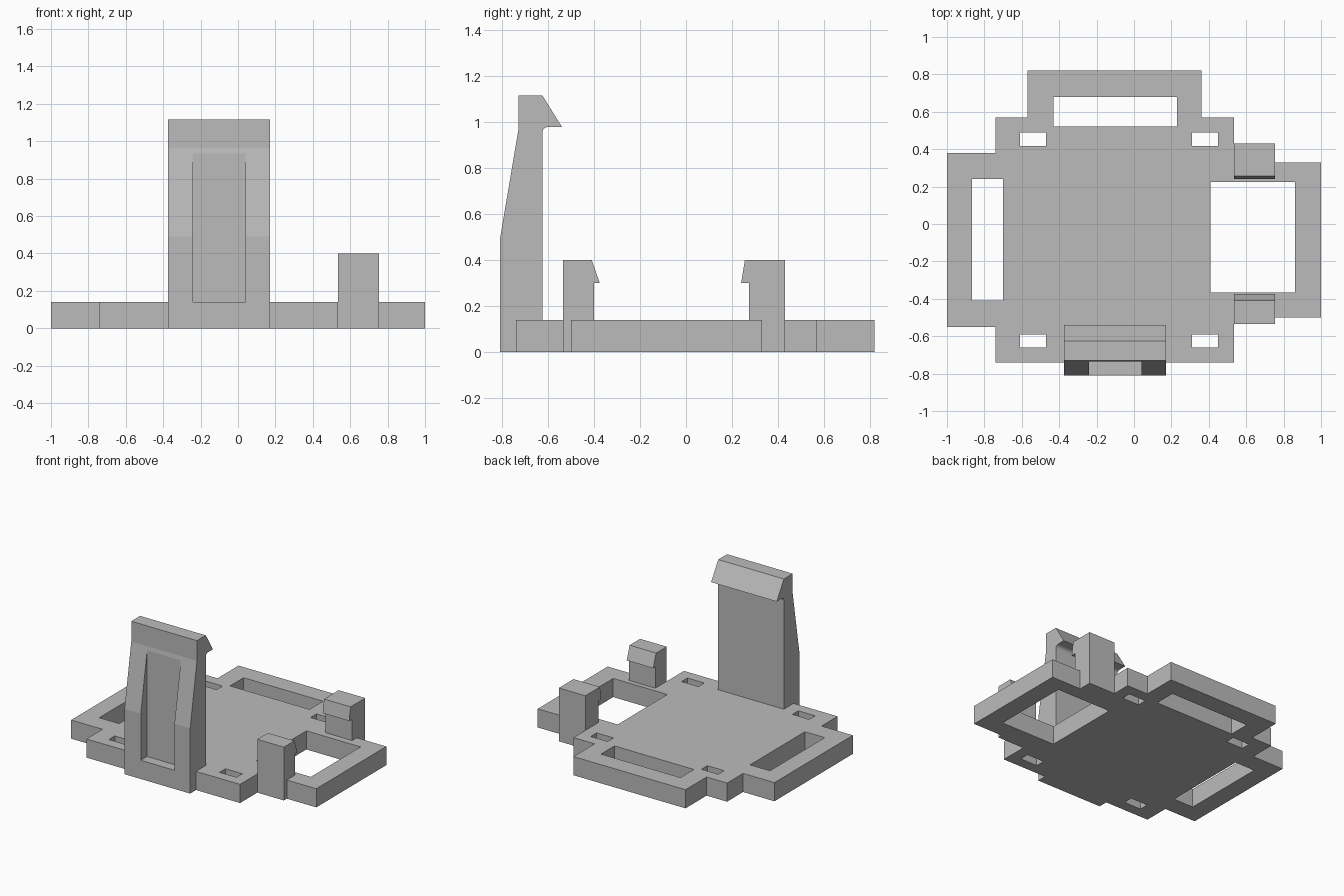
import bpy
import bmesh
from math import sin, cos, pi

if "Cube" in bpy.data.objects:
    bpy.data.objects.remove(bpy.data.objects["Cube"])

GREY = (0.5, 0.5, 0.5, 1)
mat = bpy.data.materials.new("light grey plastic")
mat.use_nodes = True
mat.diffuse_color = GREY
mat.node_tree.nodes["Principled BSDF"].inputs["Base Color"].default_value = GREY

PLATE = 0.14           # plate thickness
TOWER = (-0.375, 0.17)  # tower x range
CLIP = (0.535, 0.755)   # clip x range


def rect(x0, x1, y0, y1):
    return [(x0, y0), (x1, y0), (x1, y1), (x0, y1)]


def link(name, data):
    ob = bpy.data.objects.new(name, data)
    bpy.context.collection.objects.link(ob)
    data.materials.append(mat)
    return ob


def extrude_x(name, x_range, profile):
    """Solid from a (y, z) profile swept along x."""
    bm = bmesh.new()
    face = bm.faces.new([bm.verts.new((x_range[0], y, z)) for y, z in profile])
    out = bmesh.ops.extrude_face_region(bm, geom=[face])
    moved = [v for v in out["geom"] if isinstance(v, bmesh.types.BMVert)]
    bmesh.ops.translate(bm, verts=moved, vec=(x_range[1] - x_range[0], 0, 0))
    bmesh.ops.recalc_face_normals(bm, faces=bm.faces[:])
    mesh = bpy.data.meshes.new(name)
    bm.to_mesh(mesh)
    bm.free()
    return link(name, mesh)


def extrude_plate(name, loops, height):
    """Flat plate whose first loop is the outline and the others are holes."""
    curve = bpy.data.curves.new(name, "CURVE")
    curve.dimensions = "2D"
    curve.fill_mode = "BOTH"
    curve.extrude = height / 2
    for pts in loops:
        sp = curve.splines.new("POLY")
        sp.points.add(len(pts) - 1)
        for p, (x, y) in zip(sp.points, pts):
            p.co = (x, y, height / 2, 1)
        sp.use_cyclic_u = True
        sp.use_smooth = False
    ob = link(name, curve)
    bpy.ops.object.select_all(action="DESELECT")
    ob.select_set(True)
    bpy.context.view_layer.objects.active = ob
    bpy.ops.object.convert(target="MESH")
    # weld the caps to the walls
    ob = bpy.context.view_layer.objects.active
    bm = bmesh.new()
    bm.from_mesh(ob.data)
    bmesh.ops.remove_doubles(bm, verts=bm.verts[:], dist=0.0005)
    # seat the plate on the ground
    low = min(v.co.z for v in bm.verts)
    bmesh.ops.translate(bm, verts=bm.verts[:], vec=(0, 0, -low))
    bmesh.ops.recalc_face_normals(bm, faces=bm.faces[:])
    for f in bm.faces:
        f.smooth = False
    bm.to_mesh(ob.data)
    bm.free()


# Base plate: stepped outline, three large windows and four slots
outline = [(-0.57, 0.82), (0.36, 0.82), (0.36, 0.57), (0.535, 0.57),
           (0.535, 0.33), (1, 0.33), (1, -0.5), (0.535, -0.5),
           (0.535, -0.74), (-0.74, -0.74), (-0.74, -0.55), (-1, -0.55),
           (-1, 0.38), (-0.74, 0.38), (-0.74, 0.57), (-0.57, 0.57)]
windows = [rect(0.41, 0.86, -0.365, 0.225),
           rect(-0.865, -0.70, -0.41, 0.24),
           rect(-0.43, 0.23, 0.52, 0.68)]
slots = [rect(x, x + 0.14, y, y + 0.07)
         for x in (-0.61, 0.31) for y in (-0.66, 0.418)]
extrude_plate("base_plate", [outline] + windows + slots, PLATE)

# Tall latch with a hooked top and a small fillet under the hook
R = 0.025
fillet = [(-0.6 - R * sin(a), 0.955 + R * cos(a))
          for a in (i * pi / 12 for i in range(7))]
tower = extrude_x("tall_latch", TOWER,
                  [(-0.81, 0), (-0.81, 0.49), (-0.73, 0.965), (-0.73, 1.117),
                   (-0.625, 1.117), (-0.54, 0.98)] + fillet + [(-0.625, 0)])

# Groove down the front of the latch
groove = extrude_x("groove_cutter", (-0.24, 0.04),
                   [(-0.9, PLATE), (-0.735, PLATE), (-0.735, 1.05), (-0.9, 1.05)])
groove.hide_render = True
groove.hide_viewport = True
groove.display_type = "WIRE"
cut = tower.modifiers.new("groove", "BOOLEAN")
cut.operation = "DIFFERENCE"
cut.solver = "EXACT"
cut.object = groove

# Two short clips facing each other across the large window
extrude_x("front_clip", CLIP,
          [(-0.535, 0), (-0.535, 0.4), (-0.41, 0.4), (-0.375, 0.3),
           (-0.4, 0.3), (-0.4, 0)])
extrude_x("back_clip", CLIP,
          [(0.43, 0), (0.43, 0.4), (0.256, 0.4), (0.24, 0.3),
           (0.275, 0.3), (0.275, 0)])
